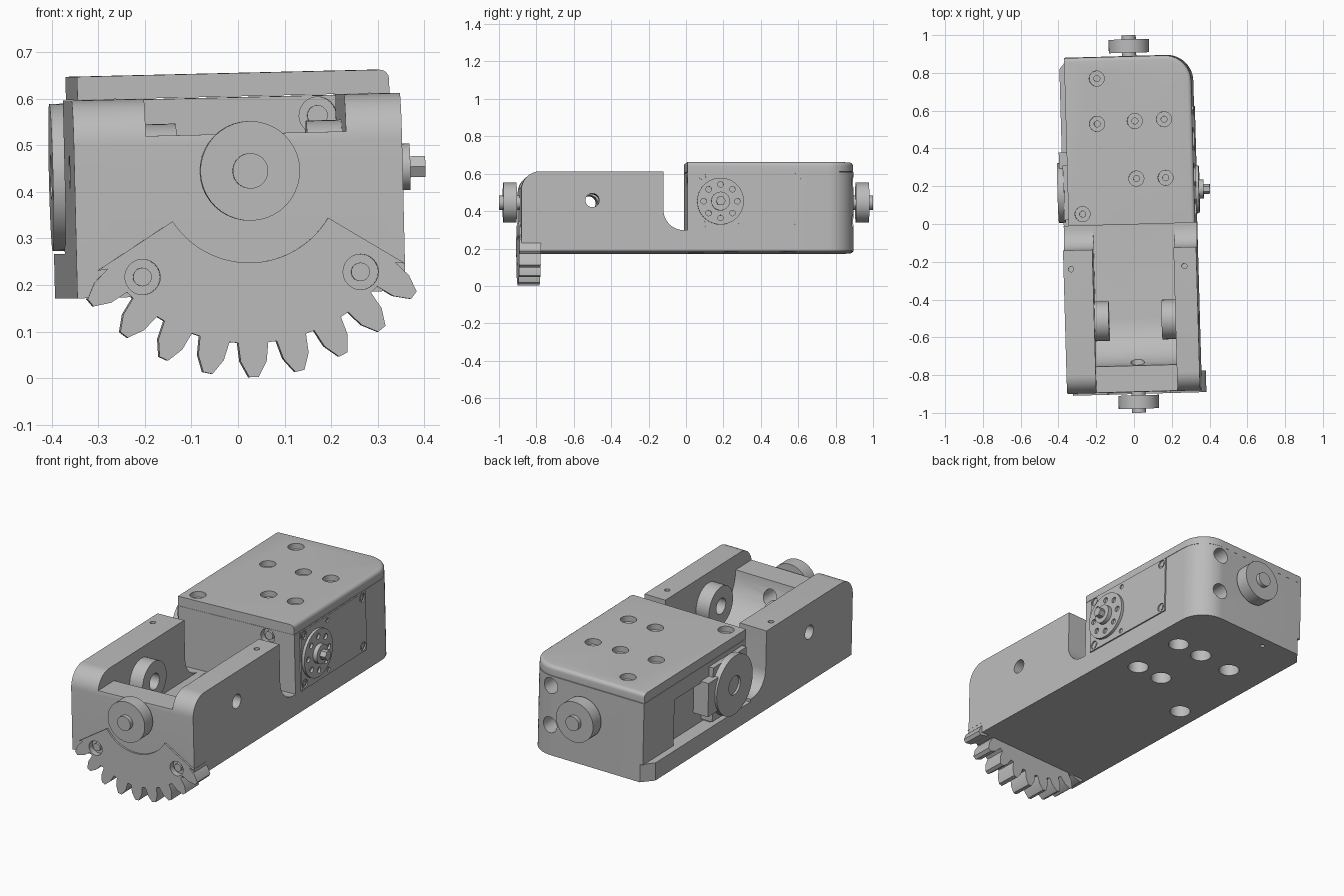
import bpy, bmesh
from math import sin, cos, radians, pi
from mathutils import Matrix, Vector

cube = bpy.data.objects.get("Cube")
if cube:
    bpy.data.objects.remove(cube, do_unlink=True)

grey = bpy.data.materials.new("machined grey")
grey.use_nodes = True
COLOUR = (0.5, 0.5, 0.5, 1)
grey.diffuse_color = COLOUR
grey.node_tree.nodes["Principled BSDF"].inputs["Base Color"].default_value = COLOUR

parts = []
AXIS_Z = 0.445   # height of every axle


def arc(cx, cy, r, a0, a1, n=12):
    """Points on an arc, angles in degrees."""
    return [(cx + r * cos(radians(a0 + (a1 - a0) * i / n)),
             cy + r * sin(radians(a0 + (a1 - a0) * i / n))) for i in range(n + 1)]


def prism(name, axis, pts, lo, hi):
    """Extrude a 2D outline along an axis from lo to hi."""
    place = {"x": lambda p, t: (t, p[0], p[1]),
             "y": lambda p, t: (p[0], t, p[1]),
             "z": lambda p, t: (p[0], p[1], t)}[axis]
    bm = bmesh.new()
    a, b = ([bm.verts.new(place(p, t)) for p in pts] for t in (lo, hi))
    bm.faces.new(a)
    bm.faces.new(b[::-1])
    for i in range(len(pts)):
        j = (i + 1) % len(pts)
        bm.faces.new((a[i], b[i], b[j], a[j]))
    bmesh.ops.recalc_face_normals(bm, faces=bm.faces)
    mesh = bpy.data.meshes.new(name)
    bm.to_mesh(mesh)
    bm.free()
    mesh.materials.append(grey)
    ob = bpy.data.objects.new(name, mesh)
    bpy.context.collection.objects.link(ob)
    parts.append(ob)
    return ob


def disc(name, axis, c, r, lo, hi, n=40):
    return prism(name, axis, arc(c[0], c[1], r, 0, 360, n)[:-1], lo, hi)


def box(name, x, y, z):
    return prism(name, "z", [(x[0], y[0]), (x[1], y[0]), (x[1], y[1]), (x[0], y[1])], *z)


def cut(ob, cutter):
    """Subtract the cutter from ob, then remove the cutter."""
    mod = ob.modifiers.new("cut", "BOOLEAN")
    mod.operation, mod.solver, mod.object = "DIFFERENCE", "EXACT", cutter
    bpy.context.view_layer.objects.active = ob
    bpy.ops.object.modifier_apply(modifier=mod.name)
    parts.remove(cutter)
    bpy.data.objects.remove(cutter, do_unlink=True)


def drill(ob, axis, c, r, lo, hi, n=24):
    cut(ob, disc("drill", axis, c, r, lo, hi, n))


LEFT, RIGHT, BACK = -0.375, 0.33, 0.89
cover_holes = [(0.025, 0.24), (0.18, 0.24), (0.025, 0.545), (0.18, 0.55),
               (-0.175, 0.535), (-0.265, 0.06)]
corner_screw = (-0.17, 0.775)

# Front frame: side profile with rounded nose and filleted rear step
side = [(-0.89, 0.18), (0, 0.18), (0, 0.29)]
side += arc(-0.02, 0.40, 0.11, 270, 180)
side += [(-0.13, 0.605)] + arc(-0.79, 0.505, 0.1, 90, 180)
frame = prism("front_frame", "x", side, LEFT, RIGHT)
channel = [(-0.95, 0.525), (-0.75, 0.525)]
channel += [(-0.5 - 0.25 * cos(radians(a)), 0.525 - 0.235 * sin(radians(a)))
            for a in range(10, 91, 10)]
channel += [(0.1, 0.29), (0.1, 0.8), (-0.95, 0.8)]
cut(frame, prism("channel", "x", channel, -0.22, 0.21))
drill(frame, "x", (-0.51, AXIS_Z + 0.005), 0.037, -0.6, 0.6)
drill(frame, "y", (0, AXIS_Z), 0.037, -0.85, -0.4)
for x in (-0.335, 0.265):
    drill(frame, "z", (x, -0.23), 0.014, 0.55, 0.7)

# Rear tray under the servo, chamfered left and rounded right
tray_outline = [(LEFT, 0), (RIGHT, 0)] + arc(RIGHT - 0.14, BACK - 0.14, 0.14, 0, 90)
tray_outline += [(LEFT + 0.05, BACK), (LEFT, BACK - 0.06)]
tray = prism("rear_tray", "z", tray_outline, 0.18, 0.275)
for c in cover_holes:
    drill(tray, "z", c, 0.052, 0.1, 0.25)
drill(tray, "z", (-0.14, 0.83), 0.012, 0.1, 0.25)

# Servo housing
body_outline = [(-0.34, 0), (RIGHT, 0)] + arc(RIGHT - 0.14, BACK - 0.14, 0.14, 0, 90)
body_outline += [(-0.34, BACK)]
housing = prism("servo_housing", "z", body_outline, 0.275, 0.603)
cut(housing, box("recess", (-0.5, -0.3), (0.3, 0.62), (0.25, 0.52)))
for z in (0.34, 0.55):
    drill(housing, "y", (0.2, z), 0.042, 0.78, 1)
drill(housing, "y", (0.175, 0.56), 0.04, -0.1, 0.03)
disc("housing_screw", "y", (0.175, 0.56), 0.022, 0.012, 0.04, 20)

# Top cover, softened along its right and back edges
cover = prism("top_cover", "z", [(x, y - 0.002) for x, y in body_outline], 0.605, 0.655)
bm = bmesh.new()
bm.from_mesh(cover.data)
rim = [e for e in bm.edges if min(v.co.z for v in e.verts) > 0.65
       and min(v.co.x for v in e.verts) > -0.35
       and sum((v.co.x > 0.3 or v.co.y > 0.8) for v in e.verts) > 0
       and max(v.co.y for v in e.verts) > 0.7
       and not all(v.co.x < -0.3 for v in e.verts)]
bmesh.ops.bevel(bm, geom=rim, offset=0.02, segments=4, profile=0.5, affect="EDGES")
bm.to_mesh(cover.data)
bm.free()
for c in cover_holes + [corner_screw]:
    drill(cover, "z", c, 0.04, 0.625, 0.8)
    drill(cover, "z", c, 0.016, 0.5, 0.7)

# Servo face on the right side
panel = box("servo_panel", (0.3, 0.337), (0.045, 0.615), (0.29, 0.6))
for y in (0.075, 0.585):
    for z in (0.32, 0.575):
        drill(panel, "x", (y, z), 0.022, 0.325, 0.4)
        disc("panel_screw", "x", (y, z), 0.013, 0.32, 0.334, 16)
for z in (0.315, 0.575):
    drill(panel, "x", (0.28, z), 0.012, 0.325, 0.4)

# Drive horn, hub and shaft
horn = disc("drive_horn", "x", (0.175, AXIS_Z), 0.125, 0.33, 0.352)
for i in range(8):
    a = i * pi / 4
    c = (0.175 + 0.09 * cos(a), AXIS_Z + 0.09 * sin(a))
    drill(horn, "x", c, 0.015, 0.34, 0.4, 16)
disc("drive_hub", "x", (0.175, AXIS_Z), 0.05, 0.35, 0.375)
disc("drive_shaft", "x", (0.175, AXIS_Z), 0.026, 0.37, 0.408, 6)

# Idler bracket and idler disc on the left side
box("idler_bracket", (-0.365, -0.3), (0.03, 0.32), (0.29, 0.58))
box("idler_arm", (-0.385, -0.3), (0.1, 0.39), (0.35, 0.53))
idler = disc("idler_disc", "x", (0.175, AXIS_Z - 0.005), 0.158, -0.396, -0.36)
drill(idler, "x", (0.175, AXIS_Z - 0.005), 0.05, -0.5, -0.37)

# Bushings on the inner walls
for name, lo, hi in (("left_bushing", 0.135, 0.211), ("right_bushing", -0.221, -0.145)):
    bushing = disc(name, "x", (-0.51, AXIS_Z), 0.105, lo, hi)
    drill(bushing, "x", (-0.51, AXIS_Z), 0.042, -0.5, 0.5)

# Rollers on the front and back axles
for name, s in (("front", -1), ("back", 1)):
    disc(name + "_axle", "y", (0, AXIS_Z), 0.038, *sorted((s * 0.85, s)))
    disc(name + "_roller", "y", (0, AXIS_Z), 0.107, *sorted((s * 0.907, s * 0.978)))


# Gear sector under the nose
def polar(r, deg):
    return (r * sin(radians(deg)), AXIS_Z - r * cos(radians(deg)))


gear = [polar(0.197, a) for a in range(58, -59, -4)] + [polar(0.39, -58)]
for i in range(-4, 5):
    for r, d in ((0.37, -5), (0.41, -3.9), (0.443, -1.3),
                 (0.443, 1.3), (0.41, 3.9), (0.37, 5)):
        gear.append(polar(r, i * 12.9 + d))
gear.append(polar(0.39, 58))
sector = prism("gear_sector", "y", gear, -0.9, -0.785)
for a in (-46.5, 46.5):
    c = polar(0.323, a)
    drill(sector, "y", c, 0.038, -1, -0.87)
    drill(frame, "y", c, 0.038, -1, -0.87)
    disc("gear_screw", "y", c, 0.02, -0.89, -0.86, 20)

# Small overall tilt, then smooth shading
pivot = Matrix.Translation(Vector((0, 0, 0.4)))
tilt = Matrix.Rotation(radians(1.6), 4, "Z") @ Matrix.Rotation(radians(-1.35), 4, "Y")
for ob in bpy.context.selected_objects:
    ob.select_set(False)
for ob in parts:
    ob.data.transform(pivot @ tilt @ pivot.inverted())
    ob.select_set(True)
bpy.context.view_layer.objects.active = frame
bpy.ops.object.shade_smooth_by_angle(angle=radians(30))
